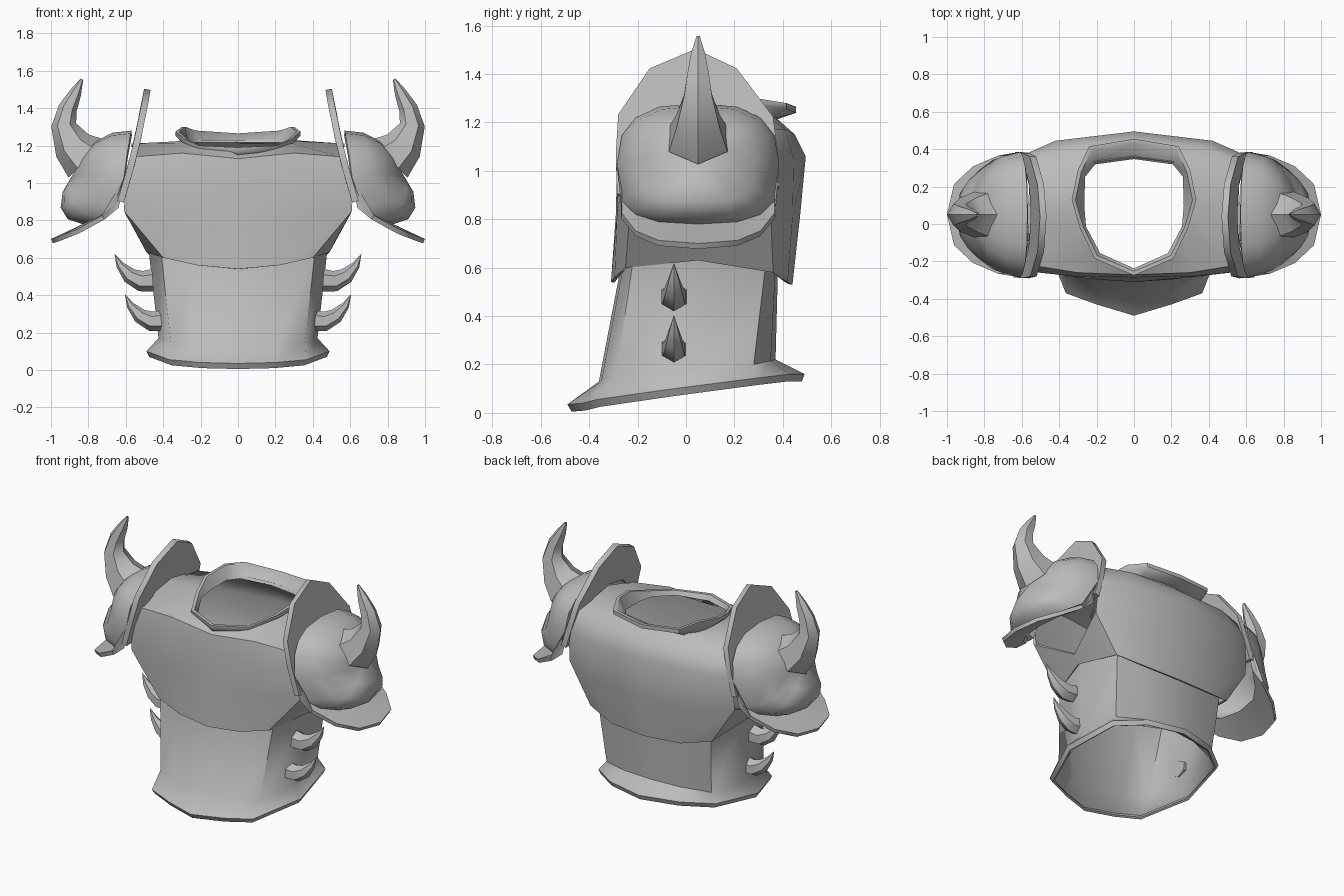
import bpy, bmesh
from math import sin, cos, radians, pi
from mathutils import Vector

if bpy.data.objects.get("Cube"):
    bpy.data.objects.remove(bpy.data.objects["Cube"])

steel = bpy.data.materials.new("grey_steel")
steel.use_nodes = True
GREY = (0.5, 0.5, 0.5, 1)
steel.diffuse_color = GREY
steel.node_tree.nodes["Principled BSDF"].inputs["Base Color"].default_value = GREY


def loft(name, rows, ring=False, loop=False, cap=False, skip=None, thick=0, offset=-1, mirror=False):
    """Skin a grid of points; ring closes each row, loop joins last row to first."""
    bm = bmesh.new()
    grid = [[bm.verts.new(p) for p in row] for row in rows]
    n, m = len(grid[0]), len(grid)
    for r in range(m if loop else m - 1):
        for c in range(n if ring else n - 1):
            if skip and skip(r, c):
                continue
            a, b, d = grid[r], grid[(r + 1) % m], (c + 1) % n
            bm.faces.new((a[c], a[d], b[d], b[c]))
    if cap:
        bm.faces.new(grid[0])
    bmesh.ops.remove_doubles(bm, verts=bm.verts, dist=0.0005)
    bmesh.ops.recalc_face_normals(bm, faces=bm.faces)
    mesh = bpy.data.meshes.new(name)
    bm.to_mesh(mesh)
    bm.free()
    mesh.materials.append(steel)
    obj = bpy.data.objects.new(name, mesh)
    bpy.context.collection.objects.link(obj)
    if thick:
        mod = obj.modifiers.new("Thickness", "SOLIDIFY")
        mod.thickness, mod.offset = thick, offset
    if mirror:
        obj.modifiers.new("Mirror", "MIRROR").use_mirror_merge = False
    # Bake the modifiers so that sharp rims are found by angle
    bpy.ops.object.select_all(action="DESELECT")
    obj.select_set(True)
    bpy.context.view_layer.objects.active = obj
    bpy.ops.object.convert(target="MESH")
    bpy.ops.object.shade_smooth_by_angle(angle=radians(50))
    return obj


def whole(half):
    """Complete a half outline, front centre to back centre, on the other side."""
    return list(half) + [(-x, y, z) for x, y, z in half[-2:0:-1]]


def shrink(row, k, drop=0):
    return [(x * k, 0.1 + (y - 0.1) * k, z - drop) for x, y, z in row]


# Waist guard with a flared hem, its edge tucked under
hem = whole([(0, -.49, .035), (.2, -.43, .04), (.365, -.37, .055), (.49, -.05, .1),
             (.425, .3, .145), (.25, .43, .16), (0, .49, .16)])
flare = whole([(0, -.36, .13), (.2, -.35, .13), (.36, -.29, .15), (.425, 0, .17),
               (.38, .28, .2), (.2, .35, .215), (0, .37, .22)])
belt = whole([(0, -.27, .6), (.22, -.26, .6), (.41, -.22, .62), (.48, .05, .66),
              (.41, .33, .62), (.2, .37, .6), (0, .38, .6)])
loft("waist_guard", [shrink(hem, .97, .03), hem, flare, belt], ring=True, thick=.015)

# Chest shell with open armholes
rib = whole([(0, -.31, .54), (.22, -.295, .56), (.4, -.25, .6), (.49, .05, .63),
             (.44, .36, .58), (.25, .42, .54), (0, .44, .53)])
breast = whole([(0, -.29, .82), (.3, -.285, .82), (.61, -.23, .85), (.52, .05, .69),
                (.6, .35, .83), (.4, .44, .8), (0, .47, .8)])
upper = whole([(0, -.285, 1.02), (.32, -.28, 1.02), (.6, -.25, 1.02), (.6, .05, 1.1),
               (.59, .37, 1.04), (.42, .445, 1.05), (0, .495, 1.06)])
crown = whole([(0, -.272, 1.13), (.3, -.26, 1.16), (.55, -.22, 1.14), (.57, .05, 1.21),
               (.55, .34, 1.17), (.36, .41, 1.17), (0, .45, 1.15)])
neck = whole([(0, -.255, 1.17), (.19, -.17, 1.19), (.27, -.02, 1.215), (.28, .1, 1.225),
              (.275, .26, 1.23), (.22, .33, 1.23), (0, .36, 1.23)])
loft("chest_shell", [rib, breast, upper, crown, neck], ring=True, thick=.015,
     skip=lambda r, c: r in (1, 2) and c in (2, 3, 8, 9))

# Collar leaning outward
collar = whole([(0, -.275, 1.19), (.21, -.185, 1.2), (.29, -.02, 1.235), (.333, .13, 1.275),
                (.3, .29, 1.3), (.24, .415, 1.28), (0, .455, 1.265)])
loft("neck_collar", [shrink(neck, 1.03, .02), shrink(collar, 1, .025), collar,
                     shrink(collar, .94), shrink(neck, .95, .015)], ring=True, loop=True)


# Shoulder domes, squarish below, with a flared lip
def rim(angle, flare=0):
    s, c = sin(angle), cos(angle)
    y = .05 + .335 * (abs(c) ** .75) * (1 if c > 0 else -1)
    low = abs(s) ** .5
    if s < 0:
        return Vector((.61 + .22 * low ** 3 + flare * .17 * low ** 2, y, 1.03 - low * (.25 + .08 * flare)))
    return Vector((.61 - .04 * s, y, 1.03 + .25 * s ** .8))


SEGMENTS = 16
angles = [2 * pi * i / SEGMENTS for i in range(SEGMENTS)]
centre, bulge = Vector((.63, .05, 1.03)), Vector((.25, 0, .02))
dome = [[centre + (rim(a) - centre) * cos(t) + bulge * sin(t) for a in angles]
        for t in (0, pi / 8, pi / 4, pi * 3 / 8, pi / 2)]
lip = [rim(a, 1) for a in angles]
loft("shoulder_domes", [lip] + dome, ring=True, thick=.025, mirror=True)

# Upright neck-side fins, bowed to follow the domes
outer = [(-.285, .9), (-.29, 1.07), (-.28, 1.23), (-.15, 1.42), (.04, 1.5),
         (.21, 1.42), (.36, 1.22), (.38, 1.07), (.385, .93)]
inner = [(-.23, .9), (-.22, 1.03), (-.18, 1.14), (-.1, 1.21), (.05, 1.24),
         (.2, 1.21), (.28, 1.14), (.32, 1.03), (.33, .93)]
fin = [[(.485 + .16 * (1.5 - z) + .13 * (1.5 - z) ** 2, y, z) for y, z in edge]
       for edge in (outer, inner)]
loft("shoulder_fins", fin, thick=.035, offset=0, mirror=True)


# Curved horns and rib spikes, swept along a path in the xz plane
def horn(name, path, y, sides=6):
    rows = []
    for i, (x, z, r) in enumerate(path):
        a, b = path[max(i - 1, 0)], path[min(i + 1, len(path) - 1)]
        along = Vector((b[0] - a[0], 0, b[1] - a[1])).normalized()
        across = Vector((along.z, 0, -along.x))
        rows.append([Vector((x, y, z)) + across * r * cos(2 * pi * k / sides)
                     + Vector((0, r * sin(2 * pi * k / sides), 0)) for k in range(sides)])
    loft(name, rows, ring=True, cap=True, mirror=True)


horn("shoulder_horns", [(.81, 1.13, .14), (.885, 1.2, .105), (.932, 1.31, .067),
                        (.91, 1.4, .05), (.87, 1.48, .033), (.835, 1.555, .008)], .05)
spike = [(.455, .48, .06), (.52, .475, .055), (.58, .505, .042), (.63, .56, .022), (.66, .62, 0)]
horn("upper_rib_spikes", spike, -.05)
horn("lower_rib_spikes", [(x - .055, z - .215, r * .95) for x, z, r in spike], -.05)
